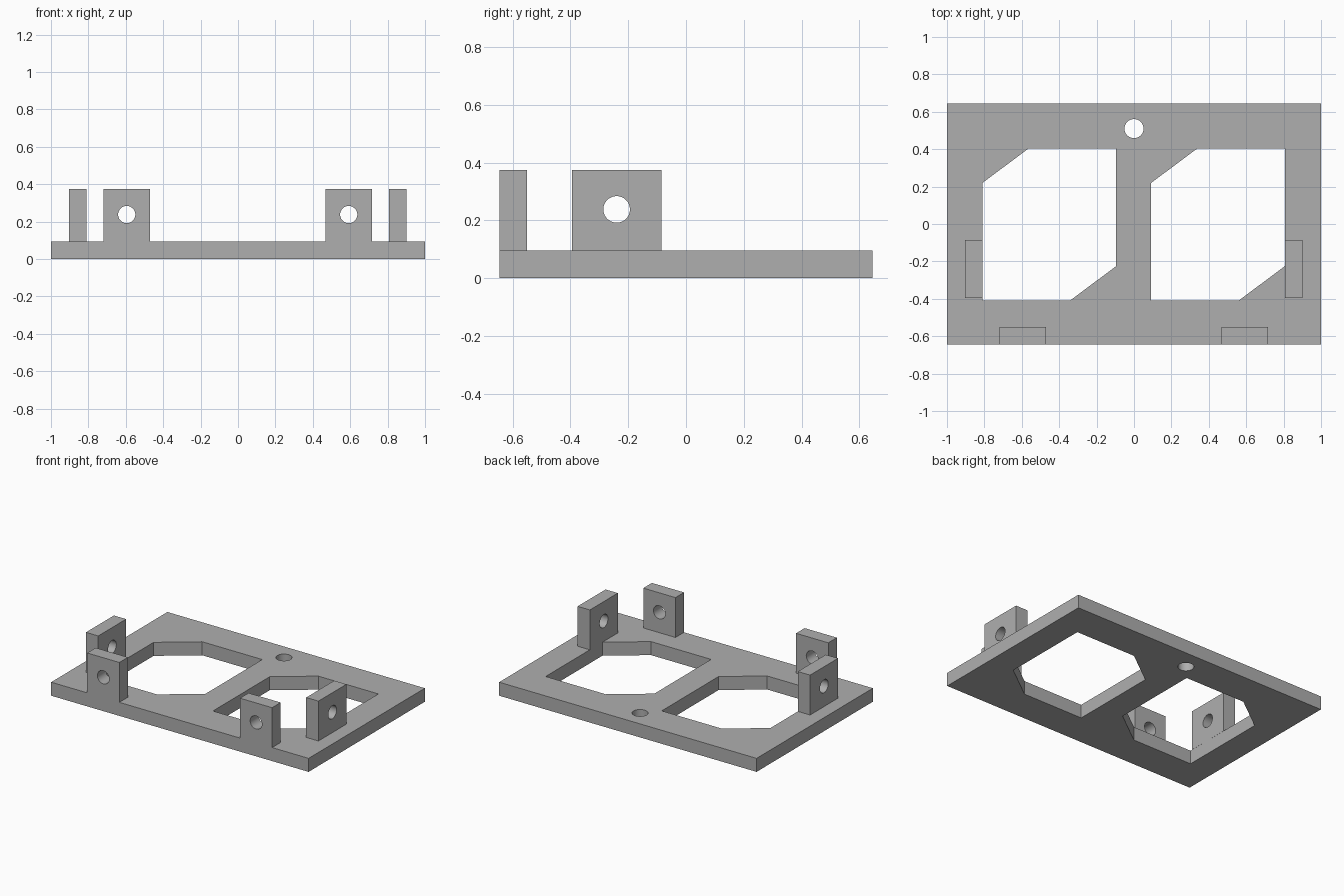
import bpy
import bmesh
from math import sin, cos, pi, radians
from mathutils import Matrix, Euler

cube = bpy.data.objects.get("Cube")
if cube:
    bpy.data.objects.remove(cube, do_unlink=True)

GREY = (0.43, 0.43, 0.43, 1.0)
grey = bpy.data.materials.new("plain grey")
grey.use_nodes = True
grey.diffuse_color = GREY
grey.node_tree.nodes["Principled BSDF"].inputs["Base Color"].default_value = GREY

PLATE_TOP = 0.095
TAB_TOP = 0.375
HOLE_Z = 0.238
THICK = 0.095


def rect(x0, x1, y0, y1):
    return [(x0, y0), (x1, y0), (x1, y1), (x0, y1)]


def circle(x, y, r, n=40):
    return [(x + r * cos(2 * pi * i / n), y + r * sin(2 * pi * i / n)) for i in range(n)]


def window(x0, x1, y0=-0.41, y1=0.405, cut_x=0.248, cut_y=0.185):
    """Rectangle with its back left and front right corners cut off."""
    return [(x0, y0), (x1 - cut_x, y0), (x1, y0 + cut_y),
            (x1, y1), (x0 + cut_x, y1), (x0, y1 - cut_y)]


def slab(name, outlines, thickness, location, rotation=(0, 0, 0)):
    """Extrude a filled outline with holes, centred on its own plane."""
    curve = bpy.data.curves.new(name + " outline", "CURVE")
    curve.dimensions = "2D"
    curve.fill_mode = "BOTH"
    curve.extrude = thickness / 2
    for points in outlines:
        spline = curve.splines.new("POLY")
        spline.points.add(len(points) - 1)
        for p, (x, y) in zip(spline.points, points):
            p.co = (x, y, 0, 1)
        spline.use_cyclic_u = True
    temp = bpy.data.objects.new(name + " outline", curve)
    bpy.context.scene.collection.objects.link(temp)
    bpy.context.view_layer.update()
    mesh = bpy.data.meshes.new_from_object(
        temp.evaluated_get(bpy.context.evaluated_depsgraph_get()))
    bpy.data.objects.remove(temp, do_unlink=True)
    bpy.data.curves.remove(curve)

    # Weld caps to walls and place the part
    bm = bmesh.new()
    bm.from_mesh(mesh)
    bmesh.ops.remove_doubles(bm, verts=bm.verts, dist=0.0005)
    bmesh.ops.recalc_face_normals(bm, faces=bm.faces)
    bm.transform(Matrix.Translation(location) @ Euler(rotation).to_matrix().to_4x4())
    bm.to_mesh(mesh)
    bm.free()
    mesh.name = name
    mesh.materials.clear()
    mesh.materials.append(grey)
    obj = bpy.data.objects.new(name, mesh)
    bpy.context.scene.collection.objects.link(obj)
    bpy.ops.object.select_all(action="DESELECT")
    obj.select_set(True)
    bpy.context.view_layer.objects.active = obj
    bpy.ops.object.shade_smooth_by_angle(angle=radians(25))
    return obj


# Base plate with two windows and a round hole at the back
slab("base_plate",
     [rect(-1, 1, -0.645, 0.645), window(-0.81, -0.095), window(0.092, 0.807),
      circle(0, 0.51, 0.051)],
     PLATE_TOP, (0, 0, PLATE_TOP / 2))


def tab(name, width, location, turn):
    """Upright drilled tab, its outline drawn in width and height."""
    half = width / 2
    slab(name, [rect(-half, half, PLATE_TOP, TAB_TOP), circle(0, HOLE_Z, 0.046)],
         THICK, location, (pi / 2, 0, turn))


# Two tabs flush with the front edge, two beside the windows
for side, front_x, side_x in (("right", -0.595, -0.857), ("left", 0.592, 0.854)):
    tab("front_tab_" + side, 0.25, (front_x, -0.645 + THICK / 2, 0), 0)
    tab("side_tab_" + side, 0.31, (side_x, -0.24, 0), pi / 2)
